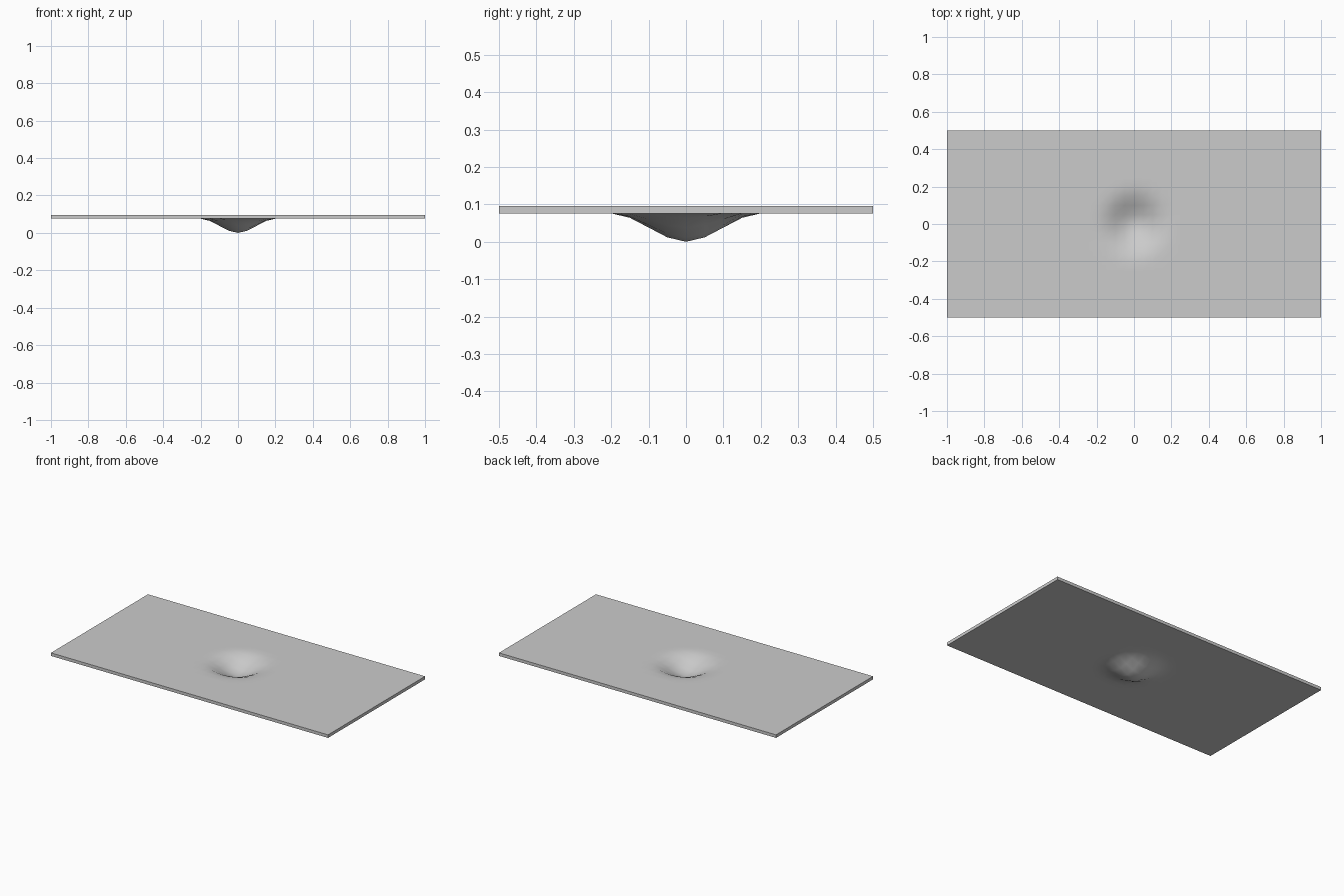
import bpy, bmesh, math

if "Cube" in bpy.data.objects:
    bpy.data.objects.remove(bpy.data.objects["Cube"])

LENGTH, WIDTH, THICK = 2.0, 1.0, 0.02
DEPTH, RADIUS = 0.076, 0.2
NX, NY = 40, 20


def dent(x, y):
    """Smooth falloff from the centre of the plate to the rim of the dent."""
    t = min(math.hypot(x, y) / RADIUS, 1.0)
    return DEPTH * (1 - t * t * (3 - 2 * t))


# Flat gridded sheet
bm = bmesh.new()
bmesh.ops.create_grid(bm, x_segments=NX, y_segments=NY, size=1.0)
for v in bm.verts:
    v.co.x *= LENGTH / 2
    v.co.y *= WIDTH / 2

# Give the sheet thickness by extruding it straight up
bottom = bm.faces[:]
top = bmesh.ops.extrude_face_region(bm, geom=bottom, use_keep_orig=True)["geom"]
for v in top:
    if isinstance(v, bmesh.types.BMVert):
        v.co.z += THICK

# Press the dent through both skins, lowest point resting on z = 0
for v in bm.verts:
    v.co.z += DEPTH - dent(v.co.x, v.co.y)

bmesh.ops.recalc_face_normals(bm, faces=bm.faces)
mesh = bpy.data.meshes.new("dented_plate")
bm.to_mesh(mesh)
bm.free()
plate = bpy.data.objects.new("dented_plate", mesh)
bpy.context.collection.objects.link(plate)

# Smooth dent, crisp plate edges
bpy.context.view_layer.objects.active = plate
plate.select_set(True)
bpy.ops.object.shade_smooth_by_angle(angle=math.radians(40))
